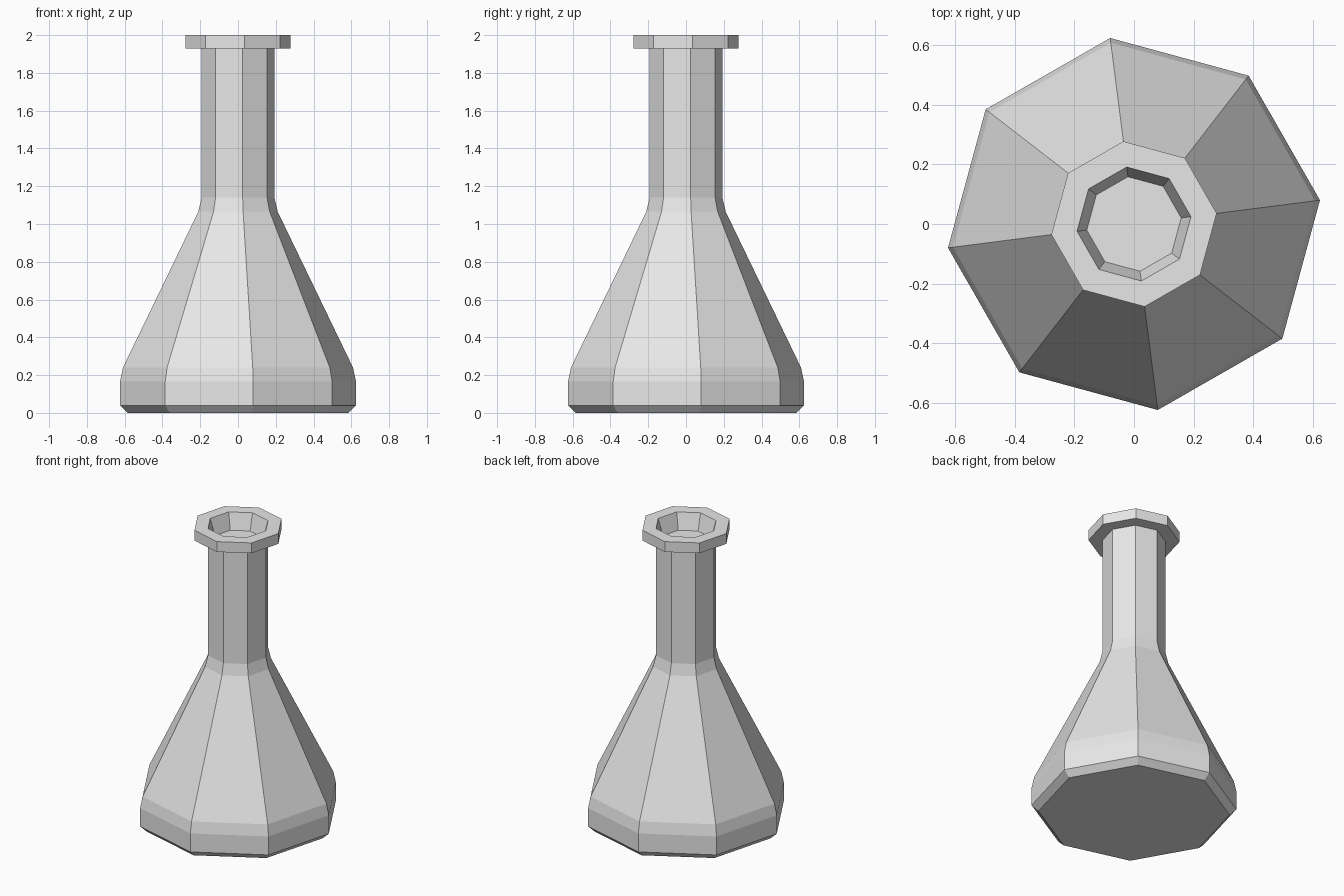
import bpy
import bmesh
from math import cos, sin, tau, radians

cube = bpy.data.objects.get("Cube")
if cube:
    bpy.data.objects.remove(cube, do_unlink=True)

SIDES = 8
TWIST = radians(7.3)

grey = bpy.data.materials.new("pale grey")
grey.use_nodes = True
grey.diffuse_color = (0.8, 0.8, 0.8, 1)
grey.node_tree.nodes["Principled BSDF"].inputs["Base Color"].default_value = (0.8, 0.8, 0.8, 1)


def lathe(name, profile, material):
    """Turn a (radius, height) profile into a faceted solid capped at both ends."""
    bm = bmesh.new()
    rings = []
    for r, z in profile:
        angles = [TWIST + tau * i / SIDES for i in range(SIDES)]
        rings.append([bm.verts.new((r * cos(a), r * sin(a), z)) for a in angles])
    for low, high in zip(rings, rings[1:]):
        for i in range(SIDES):
            j = (i + 1) % SIDES
            bm.faces.new((low[i], low[j], high[j], high[i]))
    bm.faces.new(rings[0][::-1])
    bm.faces.new(rings[-1])
    bmesh.ops.recalc_face_normals(bm, faces=bm.faces)
    mesh = bpy.data.meshes.new(name)
    bm.to_mesh(mesh)
    bm.free()
    mesh.materials.append(material)
    obj = bpy.data.objects.new(name, mesh)
    bpy.context.collection.objects.link(obj)
    return obj


flask_profile = [
    # chamfered foot and rounded shoulder
    (0.588, 0), (0.63, 0.04), (0.63, 0.165), (0.614, 0.24),
    # cone easing into the neck
    (0.212, 1.065), (0.194, 1.14), (0.194, 1.93),
    # flat lip
    (0.28, 1.93), (0.28, 2),
    # shallow tapered mouth with a flat floor
    (0.193, 2), (0.16, 1.89),
]
lathe("flask", flask_profile, grey)
